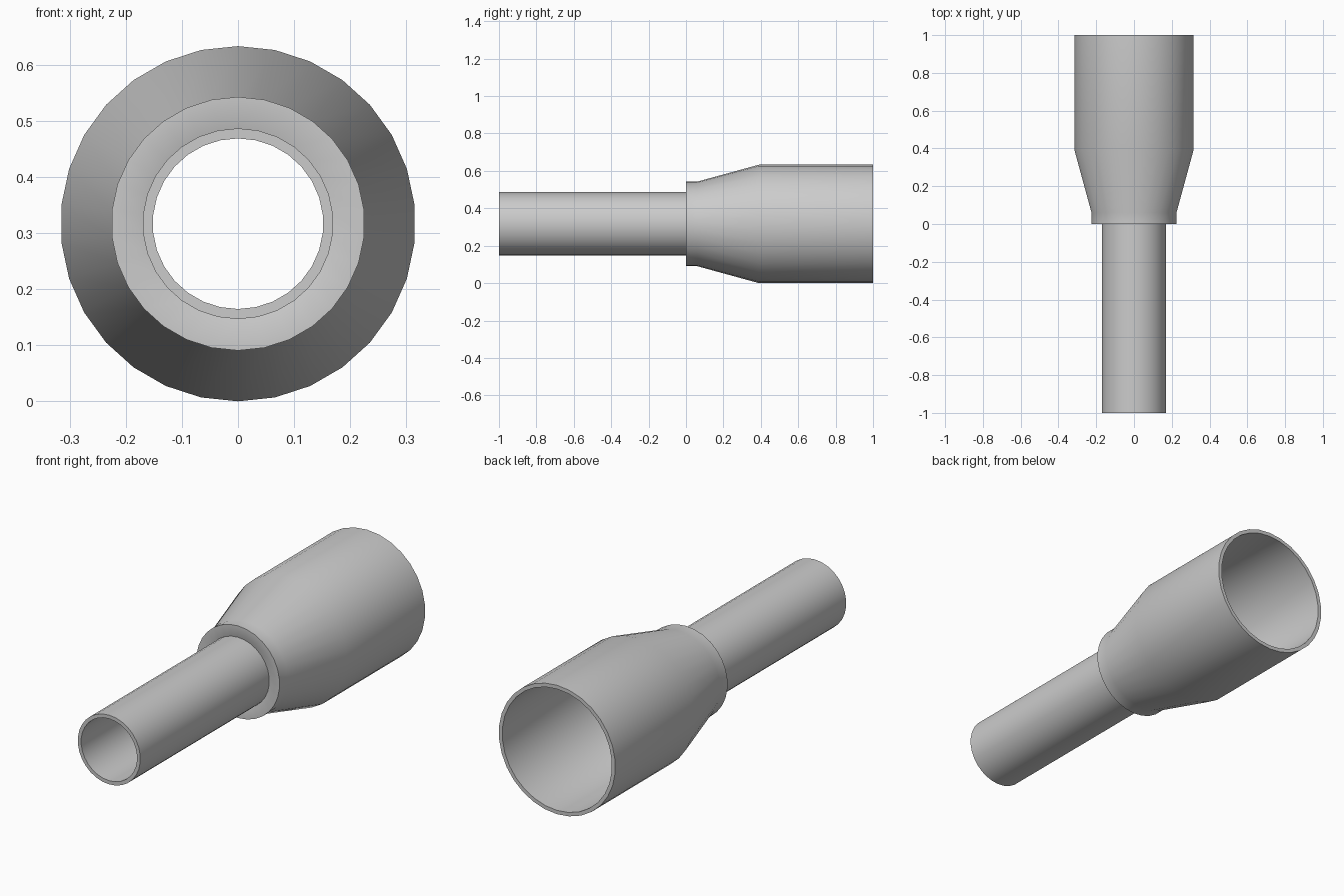
import bpy
import bmesh
import math

cube = bpy.data.objects.get("Cube")
if cube:
    bpy.data.objects.remove(cube, do_unlink=True)

SIDES = 30
AXIS_Z = 0.3165

grey = bpy.data.materials.new("light_grey")
grey.use_nodes = True
colour = (0.6, 0.6, 0.6, 1)
grey.diffuse_color = colour
grey.node_tree.nodes["Principled BSDF"].inputs["Base Color"].default_value = colour


def lathe(name, profile):
    """Spin a closed (radius, y) profile around the lengthwise axis."""
    bm = bmesh.new()
    rings = []
    for radius, y in profile:
        ring = []
        for i in range(SIDES):
            a = math.tau * i / SIDES
            ring.append(bm.verts.new((radius * math.sin(a), y, AXIS_Z + radius * math.cos(a))))
        rings.append(ring)
    for k, ring in enumerate(rings):
        following = rings[(k + 1) % len(rings)]
        for i in range(SIDES):
            j = (i + 1) % SIDES
            bm.faces.new((ring[i], ring[j], following[j], following[i]))
    bmesh.ops.recalc_face_normals(bm, faces=bm.faces)
    mesh = bpy.data.meshes.new(name)
    bm.to_mesh(mesh)
    bm.free()
    mesh.materials.append(grey)
    obj = bpy.data.objects.new(name, mesh)
    bpy.context.collection.objects.link(obj)
    bpy.ops.object.select_all(action="DESELECT")
    obj.select_set(True)
    bpy.context.view_layer.objects.active = obj
    bpy.ops.object.shade_smooth_by_angle(angle=math.radians(30))


# Narrow open pipe at the front
lathe("narrow_tube", [(0.17, -1), (0.17, 0.01), (0.152, 0.01), (0.152, -1)])

# Collar, flare and wide hollow sleeve at the back
lathe("flared_sleeve", [
    (0.226, 0), (0.226, 0.06), (0.3165, 0.39), (0.3165, 1),
    (0.298, 1), (0.298, 0.39), (0.208, 0.06), (0.152, 0.01), (0.17, 0),
])
